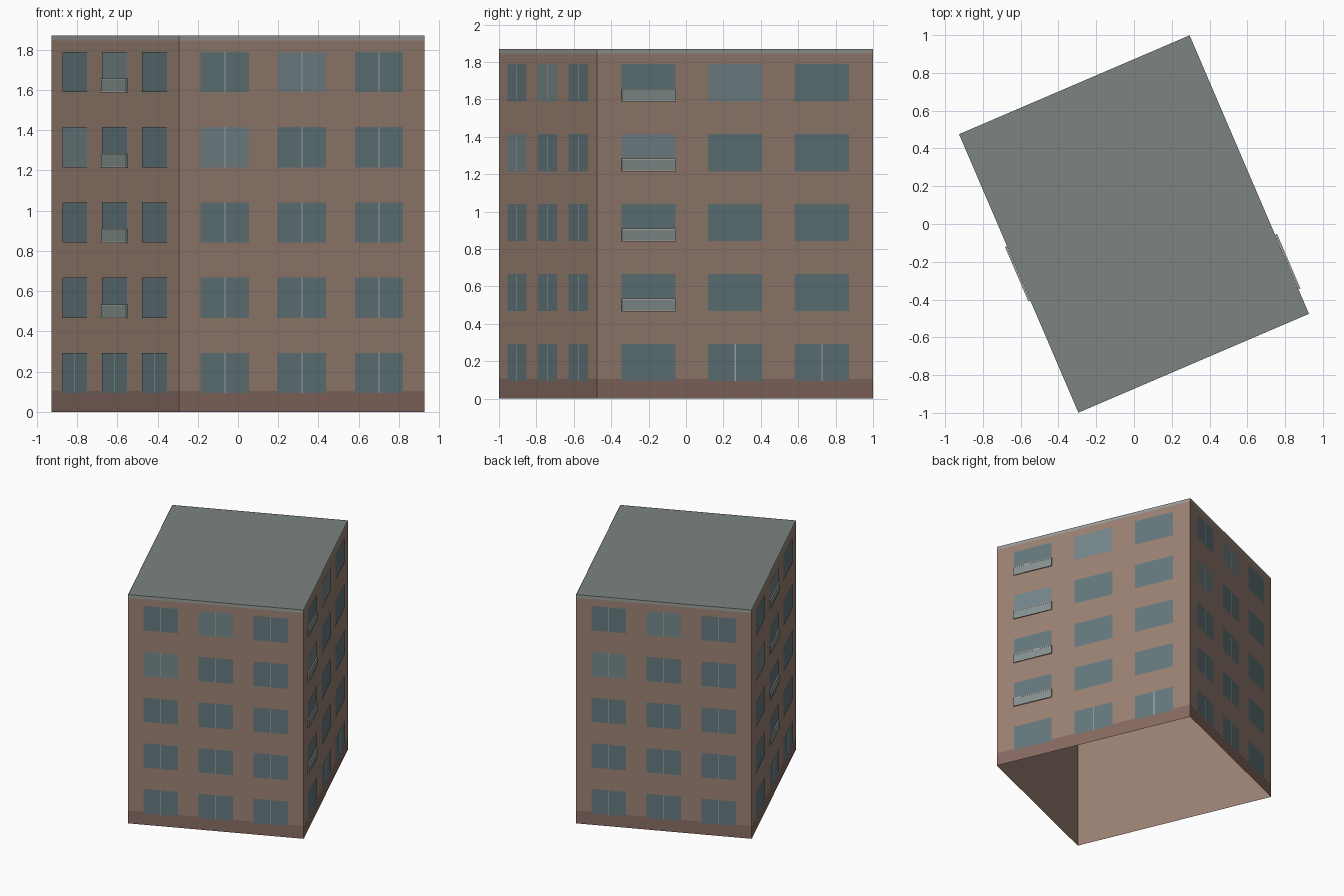
import bpy, bmesh
from math import radians
from mathutils import Matrix, Vector

if "Cube" in bpy.data.objects:
    bpy.data.objects.remove(bpy.data.objects["Cube"])

W, D, H = 1.328, 1.604, 1.87          # footprint and height
FLOORS, PITCH, SILL, WIN_H = 5, 0.374, 0.094, 0.199
BAYS, BAY_W = (0.186, 0.5, 0.814), 0.196   # fractions of wall length
TURN = Matrix.Rotation(radians(23.2), 4, 'Z')


def material(name, rgb):
    m = bpy.data.materials.new(name)
    m.diffuse_color = (*rgb, 1)
    m.use_nodes = True
    m.node_tree.nodes["Principled BSDF"].inputs["Base Color"].default_value = m.diffuse_color
    return m


BRICK = material("brick", (0.325, 0.222, 0.172))
PLINTH = material("plinth", (0.24, 0.147, 0.12))
GLASS = material("glass", (0.13, 0.19, 0.205))
PALE = material("pale_glass", (0.18, 0.24, 0.26))
TRIM = material("trim", (0.45, 0.46, 0.42))
BAND = material("band", (0.32, 0.33, 0.31))
ROOF = material("roof", (0.20, 0.23, 0.215))
PANEL = material("panel", (0.24, 0.29, 0.28))


class Wall:
    """Local facade frame: u runs left to right seen from outside."""
    def __init__(self, name, angle, length, dist):
        self.name, self.length = name, length
        self.m = TURN @ Matrix.Rotation(radians(angle), 4, 'Z') @ \
            Matrix.Translation((-length / 2, -dist, 0))

    def quad(self, bm, u0, u1, z0, z1, out):
        pts = [(u0, z0), (u1, z0), (u1, z1), (u0, z1)]
        bm.faces.new([bm.verts.new(self.m @ Vector((u, -out, z))) for u, z in pts])

    def box(self, bm, u0, u1, z0, z1, out0, out1):
        m = self.m @ Matrix.Translation(((u0 + u1) / 2, -(out0 + out1) / 2, (z0 + z1) / 2)) \
            @ Matrix.Diagonal((u1 - u0, out1 - out0, z1 - z0, 1))
        bmesh.ops.create_cube(bm, size=1, matrix=m)


def finish(name, bm, mat):
    if bm.faces:
        me = bpy.data.meshes.new(name)
        bm.to_mesh(me)
        me.materials.append(mat)
        bpy.context.collection.objects.link(bpy.data.objects.new(name, me))
    bm.free()


walls = [Wall("front", 0, W, D / 2), Wall("right", 90, D, W / 2),
         Wall("back", 180, W, D / 2), Wall("left", 270, D, W / 2)]
balcony_bay = {"right": 0, "left": 1}


def has_mullion(wall, floor, bay):
    if wall in ("front", "back"):
        return True
    return floor == 0 and not (wall == "right" and bay == 0)


# Wall shell, open underneath, with plinth and cornice bands
shell, plinth, band = bmesh.new(), bmesh.new(), bmesh.new()
for w in walls:
    w.quad(shell, 0, w.length, 0, H, 0)
    w.quad(plinth, 0, w.length, 0, 0.105, 0.0015)
    w.quad(band, 0, w.length, H - 0.025, H, 0.0015)
bmesh.ops.remove_doubles(shell, verts=shell.verts, dist=1e-4)
finish("walls", shell, BRICK)
finish("plinth", plinth, PLINTH)
finish("cornice_band", band, BAND)

# Flat roof
roof = bmesh.new()
roof.faces.new([roof.verts.new(TURN @ Vector((x * W / 2, y * D / 2, H)))
                for x, y in ((-1, -1), (1, -1), (1, 1), (-1, 1))])
finish("roof", roof, ROOF)

# Windows, mullions and balconies on each facade
for w in walls:
    glass, pale, mull, panel, rail = (bmesh.new() for _ in range(5))
    for f in range(FLOORS):
        z = SILL + f * PITCH
        for b, c in enumerate(BAYS):
            u0, u1 = (c - BAY_W / 2) * w.length, (c + BAY_W / 2) * w.length
            is_pale = (f, b) in ((4, 1), (3, 0))
            w.quad(pale if is_pale else glass, u0, u1, z, z + WIN_H, 0.003)
            if has_mullion(w.name, f, b):
                mid = c * w.length
                w.quad(mull, mid - 0.003, mid + 0.003, z, z + WIN_H, 0.0045)
            if f > 0 and balcony_bay.get(w.name) == b:
                w.box(panel, u0, u1, z, z + 0.065, 0.002, 0.010)
                w.box(rail, u0, u1, z + 0.061, z + 0.067, 0.002, 0.0115)
                w.box(rail, u0, u1, z - 0.002, z + 0.004, 0.002, 0.0115)
    finish(w.name + "_windows", glass, GLASS)
    finish(w.name + "_pale_windows", pale, PALE)
    finish(w.name + "_mullions", mull, TRIM)
    finish(w.name + "_balcony_panels", panel, PANEL)
    finish(w.name + "_balcony_rails", rail, TRIM)
